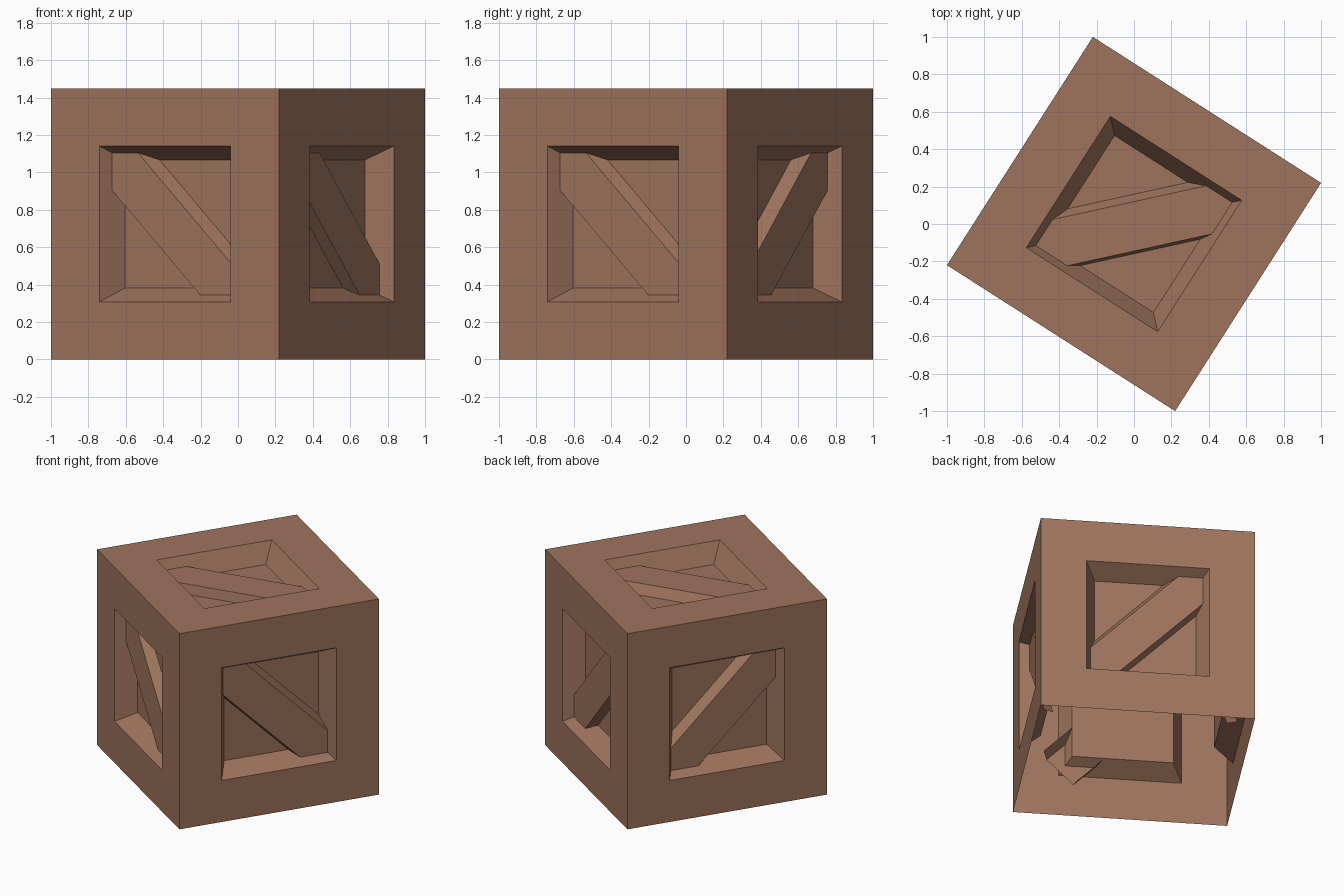
import bpy, bmesh, math
from mathutils import Matrix

if "Cube" in bpy.data.objects:
    bpy.data.objects.remove(bpy.data.objects["Cube"])

H = 0.7242            # half side of the cube
OPEN = 0.417          # half opening at the surface
INNER = 0.3425        # half size of recessed panel
DEPTH = 0.137         # recess depth
BRACE_D = 0.068       # depth of brace front
BRACE_L = 0.60        # half length of brace
YAW = math.radians(-32.6)

wood = bpy.data.materials.new("brown wood")
wood.diffuse_color = (0.345, 0.175, 0.11, 1)
wood.use_nodes = True
wood.node_tree.nodes["Principled BSDF"].inputs["Base Color"].default_value = wood.diffuse_color


def finish(name, bm):
    bmesh.ops.remove_doubles(bm, verts=bm.verts, dist=1e-4)
    mesh = bpy.data.meshes.new(name)
    bm.to_mesh(mesh)
    bm.free()
    mesh.materials.append(wood)
    bpy.context.collection.objects.link(bpy.data.objects.new(name, mesh))


def add_strip(bm, a, b, m, flip=False, closed=False):
    """Quads between two matching point lists."""
    n = len(a)
    for i in range(n if closed else n - 1):
        j = (i + 1) % n
        pts = [a[i], a[j], b[j], b[i]]
        if flip:
            pts.reverse()
        bm.faces.new([bm.verts.new(m @ p) for p in pts])


def square(r, d):
    return [Matrix.Rotation(k * math.pi / 2, 3, 'Z') @ Matrix.Translation((-r, -r, H - d)).translation
            for k in range(4)]


# local z is outward; four sides then the top (bottom is open)
up = Matrix.Translation((0, 0, H))
sides = {n: up @ Matrix.Rotation(YAW + k * math.pi / 2, 4, 'Z') @ Matrix.Rotation(math.pi / 2, 4, 'X')
         for k, n in enumerate(("front", "right", "back", "left"))}
sides["top"] = up @ Matrix.Rotation(YAW, 4, 'Z')

# crate shell: frame border, sloped recess walls, recessed panel
bm = bmesh.new()
for m in sides.values():
    rings = [square(H, 0), square(OPEN, 0), square(INNER, DEPTH)]
    add_strip(bm, rings[0], rings[1], m, closed=True)
    add_strip(bm, rings[1], rings[2], m, closed=True)
    bm.faces.new([bm.verts.new(m @ p) for p in rings[2]])
finish("crate_shell", bm)

# diagonal braces: profile across the plank (offset, depth), wider slope on the upper edge
profile = [(-0.22, DEPTH), (-0.20, BRACE_D), (0.165, BRACE_D), (0.22, DEPTH)]
tilt = Matrix.Rotation(-math.pi / 4, 4, 'Z')
for name, m in sides.items():
    mirrored = name in ("back", "left", "top")
    mm = m @ (Matrix.Scale(-1, 4, (1, 0, 0)) if mirrored else Matrix.Identity(4)) @ tilt
    ends = [[Matrix.Translation((s, o / math.sqrt(2), H - d)).translation for o, d in profile]
            for s in (-BRACE_L, BRACE_L)]
    bm = bmesh.new()
    add_strip(bm, ends[1], ends[0], mm, flip=mirrored)
    finish(name + "_brace", bm)
